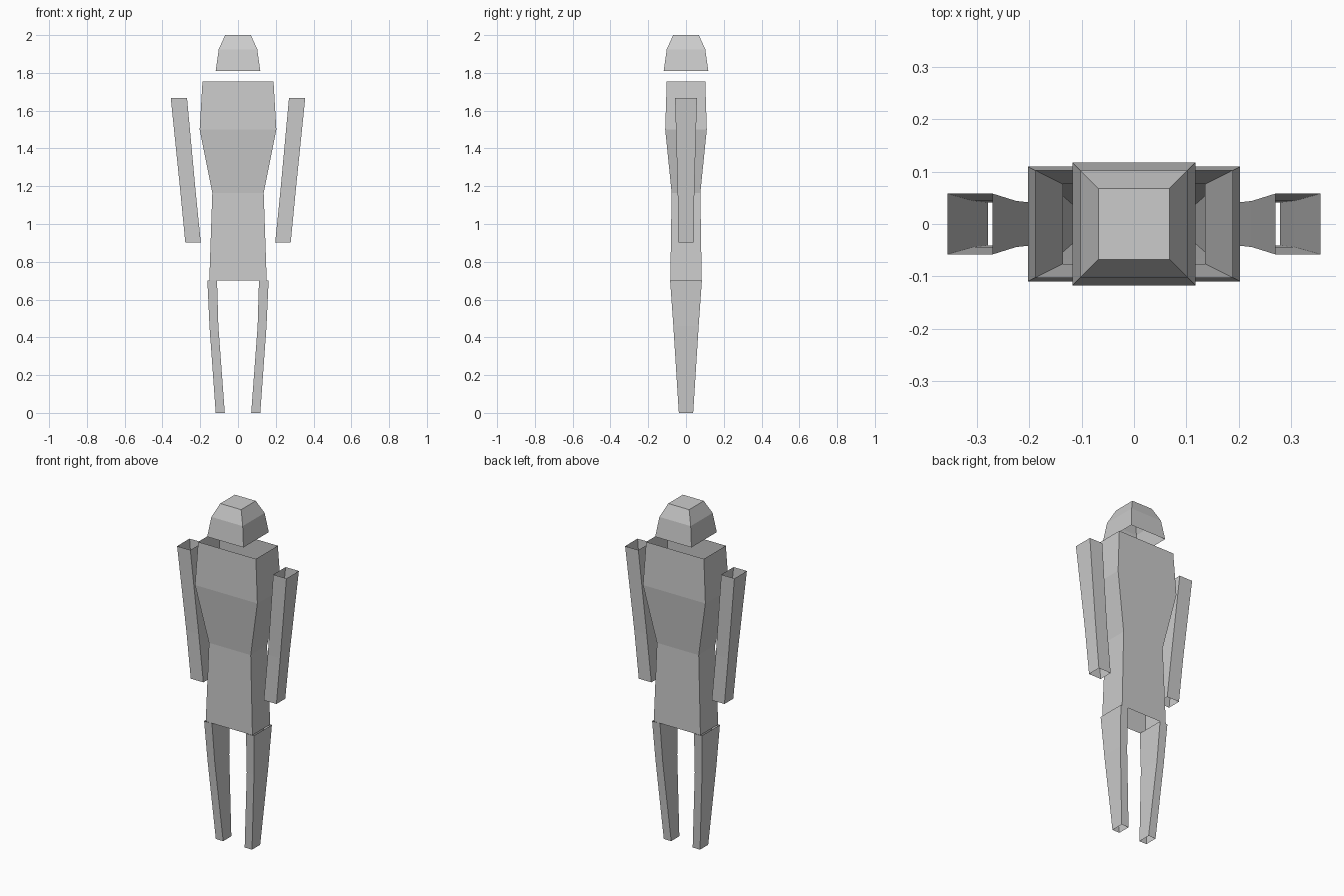
import bpy
import bmesh

if "Cube" in bpy.data.objects:
    bpy.data.objects.remove(bpy.data.objects["Cube"])


def tube(name, rings, cap_top=False, mirror=False):
    """Open square tube lofted through rings of (z, x_min, x_max, half_depth), bottom to top."""
    bm = bmesh.new()
    loops = [[bm.verts.new(p) for p in
              ((x0, -d, z), (x1, -d, z), (x1, d, z), (x0, d, z))]
             for z, x0, x1, d in rings]
    for low, high in zip(loops, loops[1:]):
        for i in range(4):
            j = (i + 1) % 4
            bm.faces.new((low[i], low[j], high[j], high[i]))
    if cap_top:
        bm.faces.new(loops[-1])
    mesh = bpy.data.meshes.new(name)
    bm.to_mesh(mesh)
    bm.free()
    obj = bpy.data.objects.new(name, mesh)
    bpy.context.collection.objects.link(obj)
    if mirror:
        obj.modifiers.new("Mirror", 'MIRROR').use_mirror_merge = False
    return obj


# Head: tapered cap, closed on top and open below
tube("head", [(1.81, -0.118, 0.118, 0.118),
              (1.925, -0.102, 0.102, 0.102),
              (2.0, -0.068, 0.068, 0.068)], cap_top=True)

# Torso: open sleeve with chest, waist and hips
tube("torso", [(0.70, -0.152, 0.152, 0.083),
               (1.165, -0.136, 0.136, 0.076),
               (1.50, -0.203, 0.203, 0.11),
               (1.755, -0.188, 0.188, 0.102)])

# Arms: open slanted sleeves
tube("arms", [(0.902, 0.197, 0.279, 0.041),
              (1.18, 0.225, 0.306, 0.044),
              (1.668, 0.27, 0.356, 0.058)], mirror=True)

# Legs: open tapering sleeves
tube("legs", [(0.0, 0.07, 0.118, 0.038),
              (0.46, 0.104, 0.151, 0.067),
              (0.70, 0.111, 0.162, 0.084)], mirror=True)
